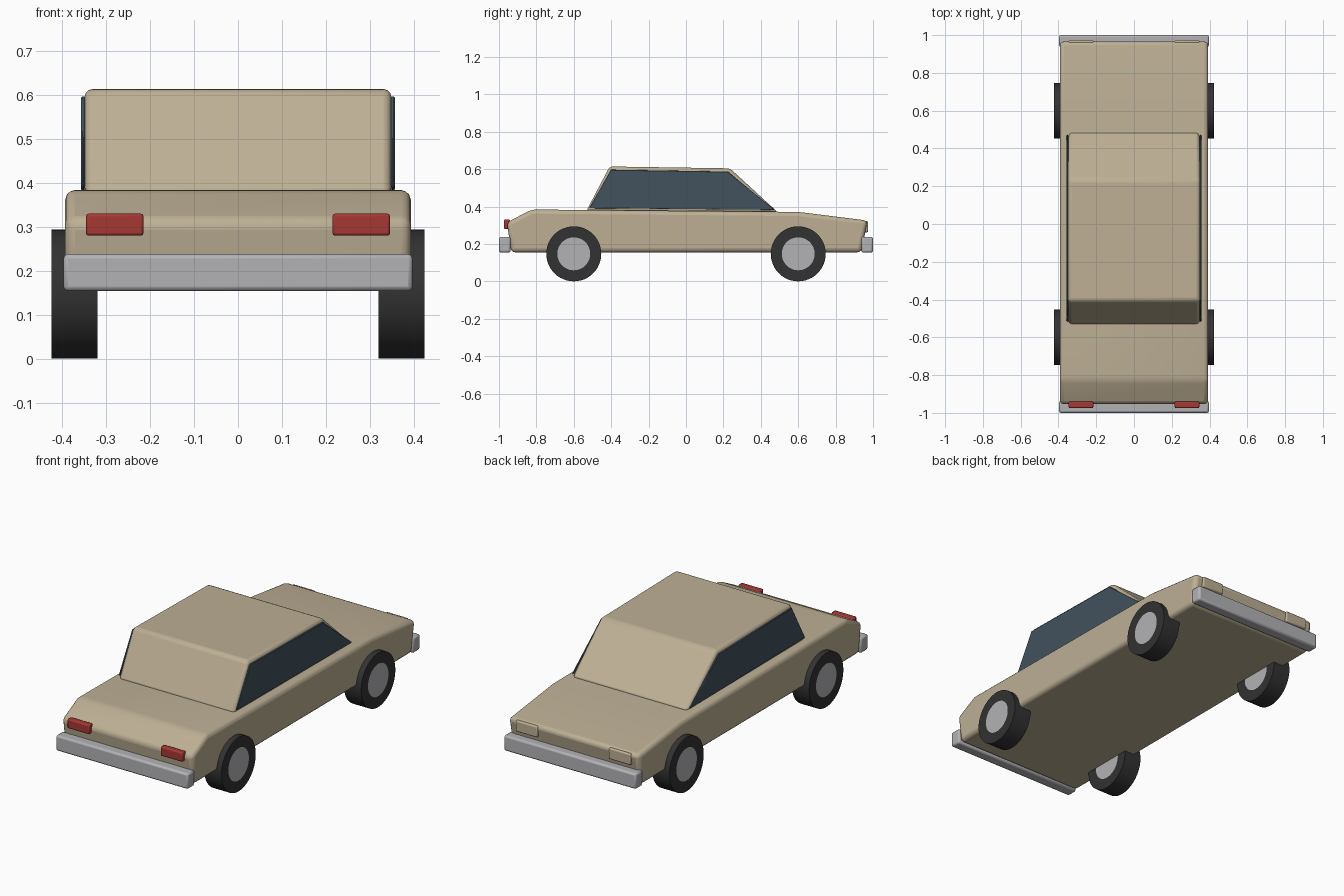
import bpy, bmesh, math
from mathutils import Matrix

if "Cube" in bpy.data.objects:
    bpy.data.objects.remove(bpy.data.objects["Cube"])


def mat(name, col):
    m = bpy.data.materials.new(name)
    m.diffuse_color = (*col, 1)
    m.use_nodes = True
    m.node_tree.nodes["Principled BSDF"].inputs["Base Color"].default_value = m.diffuse_color
    return m


TAN = mat("tan paint", (0.51, 0.43, 0.30))
GLASS = mat("dark glass", (0.055, 0.085, 0.11))
RUBBER = mat("black rubber", (0.032, 0.032, 0.032))
METAL = mat("light metal", (0.45, 0.45, 0.47))
RED = mat("red lamp", (0.38, 0.04, 0.035))


def finish(name, bm, mats, bevel=0, segments=3, smooth=True):
    bmesh.ops.recalc_face_normals(bm, faces=bm.faces)
    me = bpy.data.meshes.new(name)
    bm.to_mesh(me)
    bm.free()
    ob = bpy.data.objects.new(name, me)
    bpy.context.collection.objects.link(ob)
    for m in mats:
        me.materials.append(m)
    if bevel:
        b = ob.modifiers.new("Bevel", 'BEVEL')
        b.width, b.segments = bevel, segments
        b.limit_method = 'ANGLE'
        b.angle_limit = math.radians(20)
    if smooth:
        bpy.ops.object.select_all(action='DESELECT')
        bpy.context.view_layer.objects.active = ob
        ob.select_set(True)
        bpy.ops.object.shade_smooth_by_angle(angle=math.radians(35))
    return ob


def extrude_profile(name, pts, x0, x1, m, bevel=0, segments=3):
    """Side profile of (y, z) points swept from x0 to x1."""
    bm = bmesh.new()
    f = bm.faces.new([bm.verts.new((x0, y, z)) for y, z in pts])
    r = bmesh.ops.extrude_face_region(bm, geom=[f])
    bmesh.ops.translate(bm, vec=(x1 - x0, 0, 0),
                        verts=[v for v in r["geom"] if isinstance(v, bmesh.types.BMVert)])
    return finish(name, bm, [m], bevel, segments)


def box(name, x, y, z, m, bevel):
    return extrude_profile(name, [(y[0], z[0]), (y[1], z[0]), (y[1], z[1]), (y[0], z[1])],
                           x[0], x[1], m, bevel, 2)


# lower body and cabin
extrude_profile("body", [(-0.935, 0.155), (-0.957, 0.315), (-0.825, 0.384), (0.60, 0.371),
                         (0.97, 0.325), (0.938, 0.155)], -0.393, 0.393, TAN, 0.022)
extrude_profile("cabin", [(-0.535, 0.372), (-0.408, 0.614), (0.235, 0.604), (0.492, 0.368)],
                -0.349, 0.349, TAN, 0.018)

# bumpers at both ends
box("front_bumper", (-0.397, 0.397), (-1.0, -0.938), (0.154, 0.238), METAL, 0.01)
box("rear_bumper", (-0.397, 0.397), (0.938, 1.0), (0.154, 0.238), METAL, 0.01)

for s, side in ((-1, "left"), (1, "right")):
    # side window plate
    extrude_profile(side + "_window", [(-0.518, 0.391), (-0.402, 0.597), (0.224, 0.587),
                                       (0.474, 0.382)], s * 0.348, s * 0.357, GLASS, 0.003, 1)
    # lamps
    lx = sorted((s * 0.215, s * 0.346))
    box(side + "_front_lamp", lx, (-0.974, -0.94), (0.28, 0.33), RED, 0.006)
    box(side + "_rear_lamp", lx, (0.94, 0.973), (0.262, 0.322), TAN, 0.006)
    # wheels: rubber tyre with metal disc on both faces
    for y, end in ((-0.6, "front"), (0.6, "rear")):
        bm = bmesh.new()
        bmesh.ops.create_cone(bm, cap_ends=True, segments=48, radius1=0.147, radius2=0.147, depth=0.104,
                              matrix=Matrix.Translation((s * 0.372, y, 0.147))
                              @ Matrix.Rotation(math.pi / 2, 4, 'Y'))
        caps = [f for f in bm.faces if len(f.verts) > 4]
        bmesh.ops.inset_individual(bm, faces=caps, thickness=0.059)
        for f in bm.faces:
            f.material_index = int(len(f.verts) > 4)
        finish(f"{end}_{side}_wheel", bm, [RUBBER, METAL])
